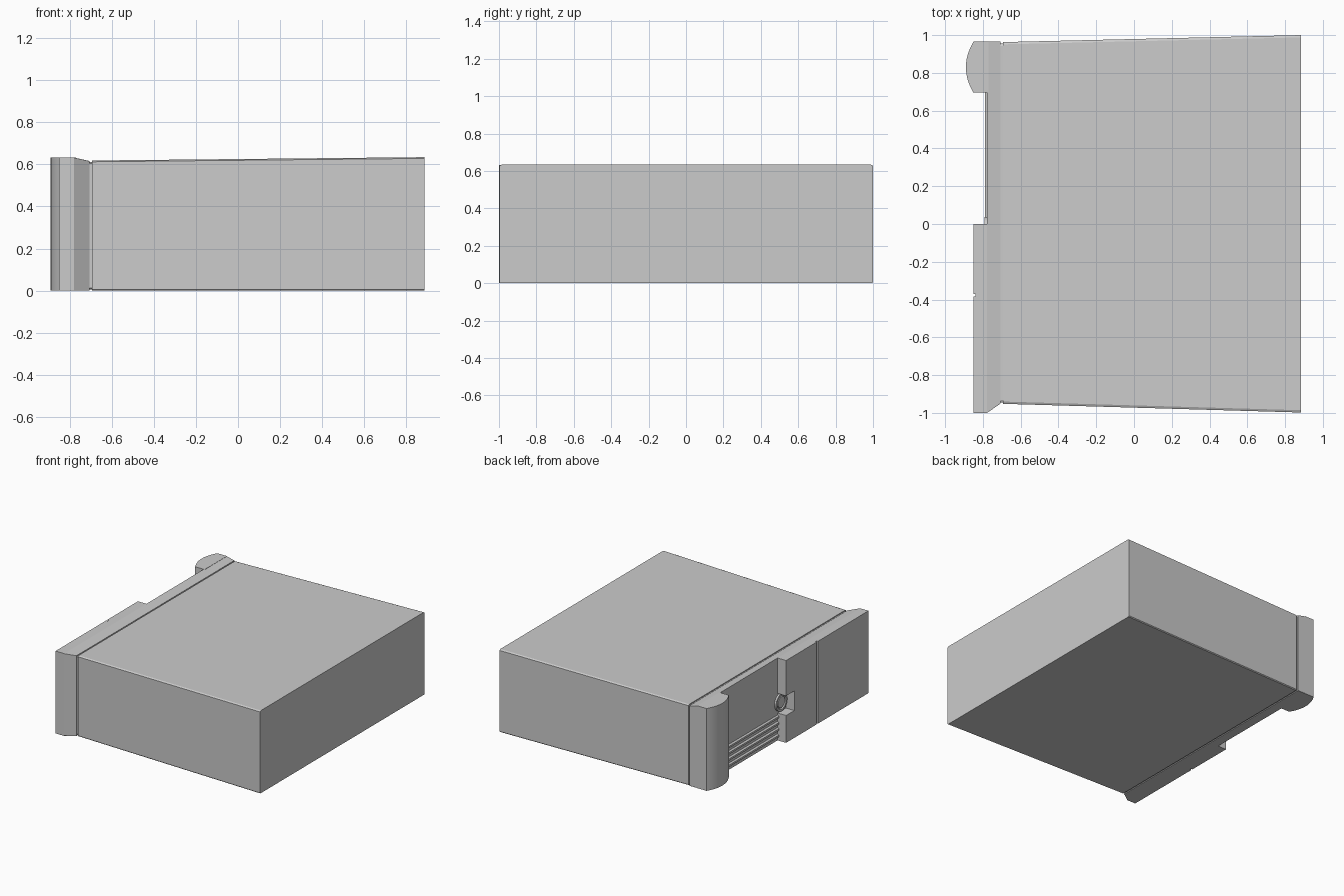
import bpy, bmesh, math
from mathutils import Matrix

if "Cube" in bpy.data.objects:
    bpy.data.objects.remove(bpy.data.objects["Cube"])


def finish(name, bm):
    bmesh.ops.recalc_face_normals(bm, faces=bm.faces)
    me = bpy.data.meshes.new(name)
    bm.to_mesh(me)
    bm.free()
    ob = bpy.data.objects.new(name, me)
    bpy.context.collection.objects.link(ob)
    return ob


def loft(name, rings):
    """Skin closed rings of equal length and cap both ends."""
    bm = bmesh.new()
    vs = [[bm.verts.new(p) for p in r] for r in rings]
    n = len(vs[0])
    for a, b in zip(vs, vs[1:]):
        for i in range(n):
            j = (i + 1) % n
            bm.faces.new((a[i], a[j], b[j], b[i]))
    bm.faces.new(vs[0])
    bm.faces.new(vs[-1])
    return finish(name, bm)


def section(x, y0, y1, z1, c=0.012, z0=0.0):
    """Rectangle across the case with chamfered corners."""
    d = c / 2
    return [(x, y0 + d, z0), (x, y1 - d, z0), (x, y1, z0 + d), (x, y1, z1 - d),
            (x, y1 - c, z1), (x, y0 + c, z1), (x, y0, z1 - d), (x, y0, z0 + d)]


def plate(name, x0, x1, yz):
    """Extrude a y-z outline along x."""
    return loft(name, [[(x, y, z) for y, z in yz] for x in (x0, x1)])


def rect(y0, y1, z0, z1):
    return [(y0, z0), (y1, z0), (y1, z1), (y0, z1)]


def smooth(ob):
    bpy.ops.object.select_all(action='DESELECT')
    ob.select_set(True)
    bpy.context.view_layer.objects.active = ob
    bpy.ops.object.shade_smooth_by_angle(angle=math.radians(30))


FRONT, PANEL, TOP = -0.85, -0.778, 0.632

# Tapered case shell
loft("case_shell", [section(-0.694, -0.952, 0.963, 0.618),
                    section(0.885, -0.998, 1.0, 0.634)])

# Narrow seam between shell and bezel
loft("seam_neck", [section(-0.712, -0.944, 0.955, 0.611, z0=0.006),
                   section(-0.69, -0.944, 0.955, 0.611, z0=0.006)])

# Bezel frame narrowing towards the shell
loft("bezel_frame", [section(PANEL, -1.0, 0.965, TOP, 0.002),
                     section(-0.706, -0.95, 0.965, 0.616, 0.002)])

# Raised front doors, with a power button notch in the inner one
plate("outer_door", FRONT, PANEL, rect(-1.0, -0.385, 0, TOP))
plate("door_groove", FRONT + 0.012, PANEL, rect(-0.387, -0.368, 0, TOP))
plate("inner_door", FRONT, PANEL,
      [(-0.37, 0), (0, 0), (0, 0.21), (-0.1, 0.21),
       (-0.1, 0.36), (0, 0.36), (0, TOP), (-0.37, TOP)])

# Curved pillar
arc = []
for i in range(17):
    t = i / 16 * 2 - 1
    arc.append((FRONT - 0.04 * (1 - t * t), 0.83 + 0.135 * t))
outline = arc + [(-0.77, 0.965), (-0.77, 0.695)]
smooth(loft("curved_pillar", [[(x, y, z) for x, y in outline] for z in (0, TOP)]))

# Vent slats in the lower recess
for i in range(4):
    z = 0.03 + i * 0.048
    loft(f"vent_slat_{i + 1}", [[(PANEL + 0.01, y, z), (PANEL - 0.012, y, z),
                                 (PANEL - 0.012, y, z + 0.014), (PANEL + 0.01, y, z + 0.028)]
                                for y in (0.0, 0.7)])


# Round power button with a raised rim
def ring(x, r):
    return [(x, -0.03 + r * math.cos(a * math.tau / 32), 0.285 + r * math.sin(a * math.tau / 32))
            for a in range(32)]


smooth(loft("power_button", [ring(PANEL + 0.01, 0.068), ring(PANEL - 0.014, 0.068),
                             ring(PANEL - 0.014, 0.054), ring(PANEL - 0.004, 0.05),
                             ring(PANEL - 0.004, 0.046), ring(PANEL - 0.012, 0.042)]))
